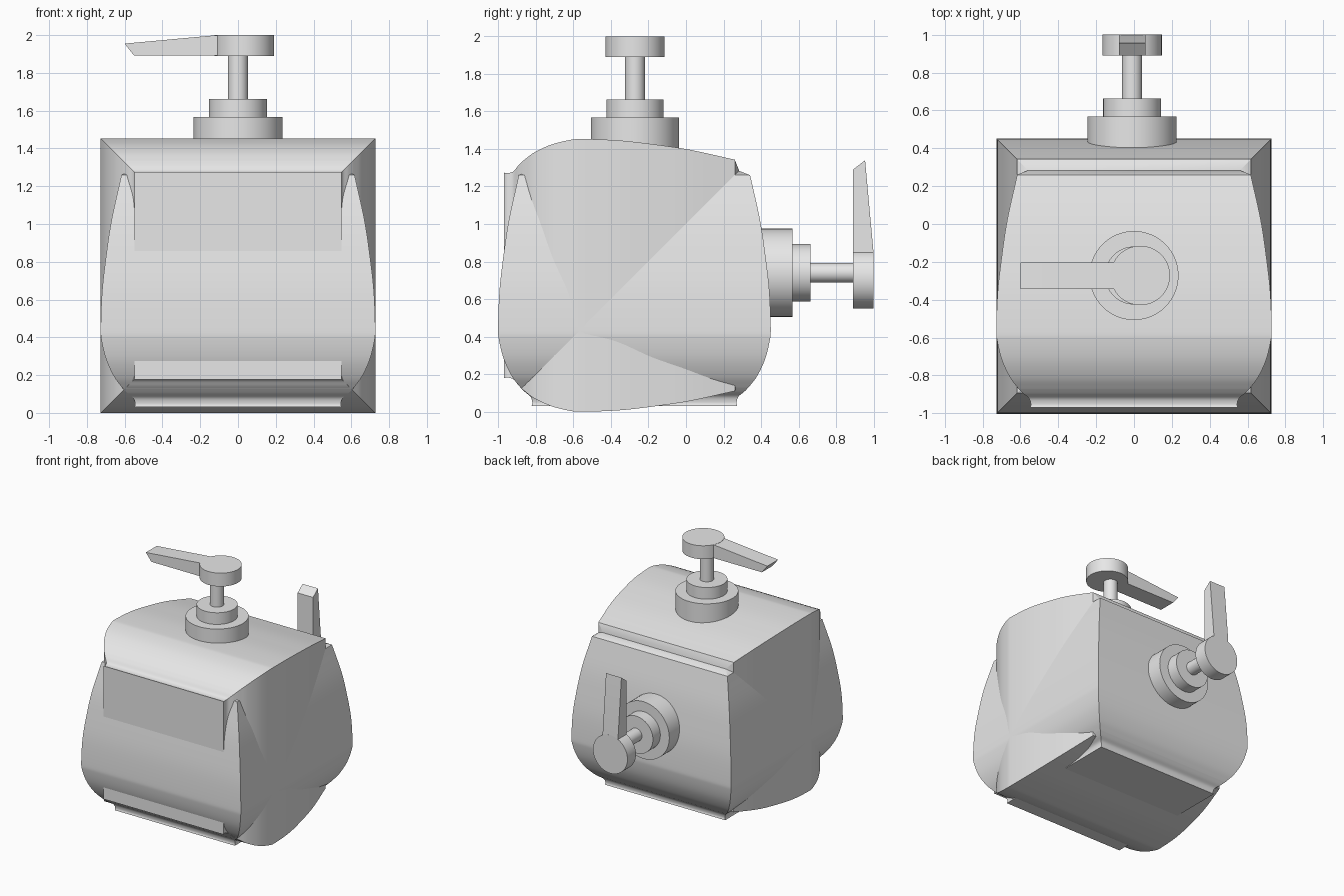
import bpy, bmesh, math
from mathutils import Matrix, Vector

cube = bpy.data.objects.get("Cube")
if cube:
    bpy.data.objects.remove(cube, do_unlink=True)

grey = bpy.data.materials.new("plain_grey")
grey.use_nodes = True
grey.diffuse_color = (0.8, 0.8, 0.8, 1)
grey.node_tree.nodes["Principled BSDF"].inputs["Base Color"].default_value = (0.8, 0.8, 0.8, 1)


def finish(name, bm, frame):
    """Place the part in its bottle's frame and shade it."""
    bmesh.ops.recalc_face_normals(bm, faces=bm.faces)
    bm.transform(frame)
    mesh = bpy.data.meshes.new(name)
    bm.to_mesh(mesh)
    bm.free()
    mesh.materials.append(grey)
    obj = bpy.data.objects.new(name, mesh)
    bpy.context.collection.objects.link(obj)
    bpy.ops.object.select_all(action='DESELECT')
    obj.select_set(True)
    bpy.context.view_layer.objects.active = obj
    bpy.ops.object.shade_smooth_by_angle(angle=math.radians(30))


def spline(points, steps=5):
    """Smooth curve through the given 2D points."""
    p = [Vector(q) for q in points]
    p = [2 * p[0] - p[1]] + p + [2 * p[-1] - p[-2]]
    out = []
    for a, b, c, d in zip(p, p[1:], p[2:], p[3:]):
        for i in range(steps):
            t = i / steps
            out.append(0.5 * (2 * b + (c - a) * t + (2 * a - 5 * b + 4 * c - d) * t**2
                              + (3 * b - a - 3 * c + d) * t**3))
    return out + [p[-2]]


# Half width and height of the square body: foot, belly, shoulder
FOOT = [(0.548, 0.03), (0.545, 0.05), (0.555, 0.08), (0.585, 0.105), (0.61, 0.13)]
BELLY = [(0.61, 0.13), (0.655, 0.19), (0.697, 0.28), (0.722, 0.38), (0.727, 0.45),
         (0.72, 0.64), (0.70, 0.82), (0.67, 1.02), (0.617, 1.26)]
SHOULDER = [(0.56, 1.283), (0.25, 1.35)]


def body(name, frame, cx, cy):
    bm = bmesh.new()
    rings = []
    for half, z in spline(FOOT)[:-1] + spline(BELLY) + [Vector(q) for q in SHOULDER]:
        rings.append([bm.verts.new((cx + sx * half, cy + sy * half, z))
                      for sx, sy in ((-1, -1), (1, -1), (1, 1), (-1, 1))])
    for low, high in zip(rings, rings[1:]):
        for i in range(4):
            j = (i + 1) % 4
            bm.faces.new((low[i], low[j], high[j], high[i]))
    bm.faces.new(rings[0][::-1])
    bm.faces.new(rings[-1])
    finish(name, bm, frame)


def disc(name, frame, radius, z0, z1, cx=0.0):
    bm = bmesh.new()
    bmesh.ops.create_cone(bm, cap_ends=True, segments=64, radius1=radius, radius2=radius,
                          depth=z1 - z0, matrix=Matrix.Translation((cx, 0, (z0 + z1) / 2)))
    finish(name, bm, frame)


def spout(name, frame):
    # Side outline extruded across the spout's width
    outline = [(0.0, 1.891), (-0.55, 1.891), (-0.6, 1.955), (-0.12, 1.999), (0.0, 1.999)]
    bm = bmesh.new()
    face = bm.faces.new([bm.verts.new((x, -0.07, z)) for x, z in outline])
    new = bmesh.ops.extrude_face_region(bm, geom=[face])["geom"]
    bmesh.ops.translate(bm, vec=(0, 0.14, 0),
                        verts=[v for v in new if isinstance(v, bmesh.types.BMVert)])
    finish(name, bm, frame)


def dispenser(prefix, frame, cx, cy):
    body(prefix + "_body", frame, cx, cy)
    disc(prefix + "_collar", frame, 0.235, 1.30, 1.567)
    disc(prefix + "_upper_collar", frame, 0.153, 1.55, 1.663)
    disc(prefix + "_stem", frame, 0.053, 1.65, 1.90)
    disc(prefix + "_pump_cap", frame, 0.157, 1.89, 2.0, 0.033)
    spout(prefix + "_spout", frame)


# Upright bottle, and a second one lying through it with its pump to the back
dispenser("upright", Matrix.Translation((0, -0.272, 0)), 0, -0.003)
lying = Matrix(((0, -1, 0, -0.01), (0, 0, 1, -1), (-1, 0, 0, 0.74), (0, 0, 0, 1)))
dispenser("lying", lying, 0.014, -0.01)
